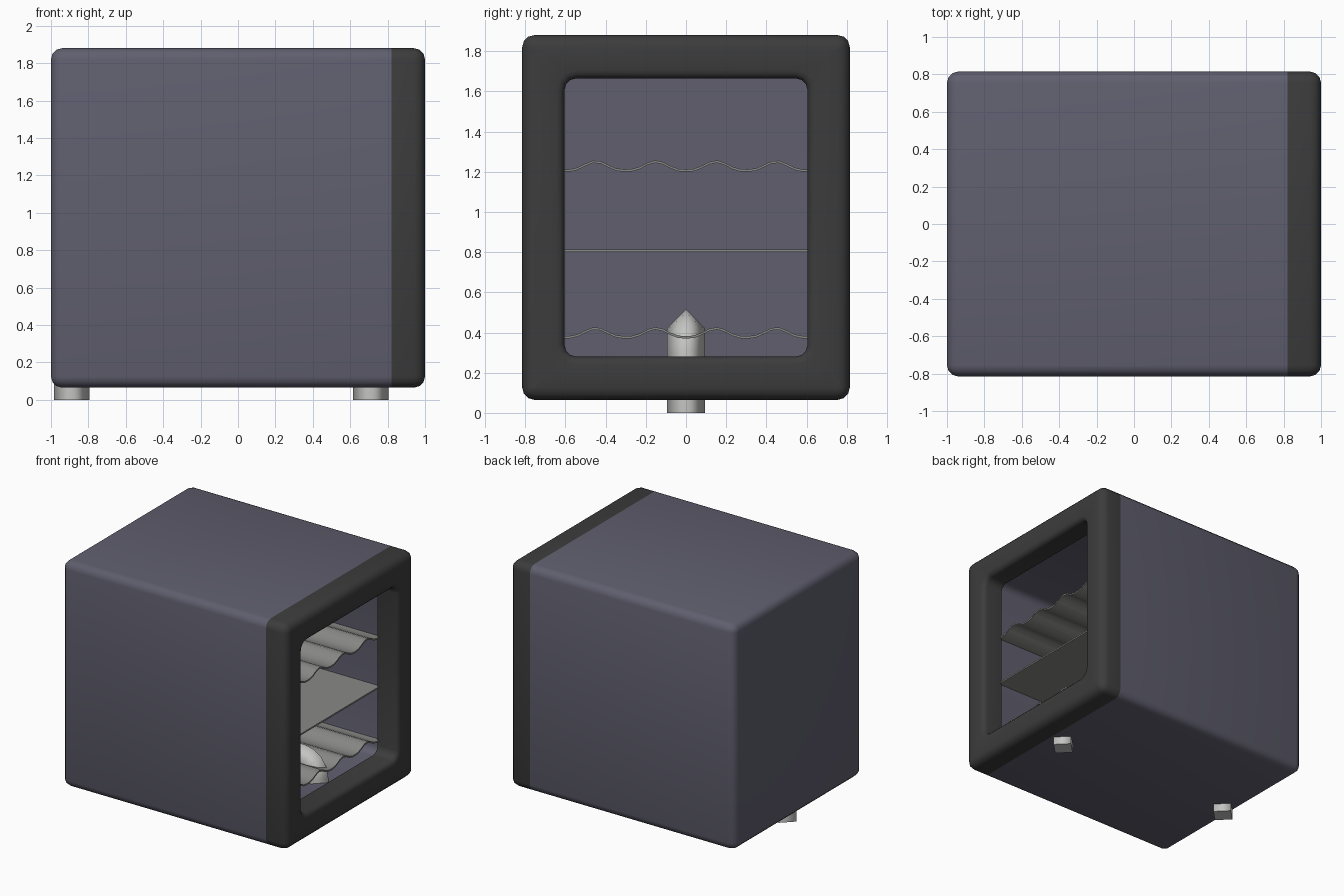
import bpy, bmesh, math
from mathutils import Vector

cube = bpy.data.objects.get("Cube")
if cube:
    bpy.data.objects.remove(cube, do_unlink=True)


def material(name, rgb):
    m = bpy.data.materials.new(name)
    m.use_nodes = True
    m.diffuse_color = (*rgb, 1)
    m.node_tree.nodes["Principled BSDF"].inputs["Base Color"].default_value = (*rgb, 1)
    return m


slate = material("slate body", (0.115, 0.112, 0.155))
charcoal = material("charcoal frame", (0.045, 0.045, 0.045))
grey = material("grey shelf", (0.25, 0.25, 0.24))
steel = material("pale steel", (0.55, 0.55, 0.54))


def finish(name, bm, mats, angle=None):
    bmesh.ops.recalc_face_normals(bm, faces=bm.faces)
    mesh = bpy.data.meshes.new(name)
    bm.to_mesh(mesh)
    bm.free()
    obj = bpy.data.objects.new(name, mesh)
    bpy.context.collection.objects.link(obj)
    for m in mats:
        mesh.materials.append(m)
    if angle:
        bpy.ops.object.select_all(action='DESELECT')
        obj.select_set(True)
        bpy.context.view_layer.objects.active = obj
        bpy.ops.object.shade_smooth_by_angle(angle=math.radians(angle))
    return obj


def loft(bm, rings):
    """Skin a list of closed rings and cap both ends; returns faces per band and caps."""
    loops = [[bm.verts.new(p) for p in ring] for ring in rings]
    bands = []
    for a, b in zip(loops, loops[1:]):
        n = len(a)
        bands.append([bm.faces.new((a[i], a[(i + 1) % n], b[(i + 1) % n], b[i]))
                      for i in range(n)])
    caps = [bm.faces.new(loops[0]), bm.faces.new(loops[-1])]
    return bands, caps


# Cabinet: rounded rectangles lofted along x, folding inward at the door opening
MID, HY, HZ, R, SEG = 0.9725, 0.815, 0.9075, 0.06, 3
SEAM = 0.82


def rounded_ring(x, hy, hz, r):
    pts = []
    for k, (sy, sz) in enumerate(((1, 1), (-1, 1), (-1, -1), (1, -1))):
        for i in range(SEG + 1):
            a = math.pi / 2 * (k + i / SEG)
            pts.append((x, sy * (hy - r) + r * math.cos(a),
                        MID + sz * (hz - r) + r * math.sin(a)))
    return pts


def outer_ring(x, inset):
    return rounded_ring(x, HY - inset, HZ - inset, max(R - inset, 0.003))


quarter = [math.pi / 2 * i / SEG for i in range(SEG + 1)]
rings = [outer_ring(-1 + R * (1 - math.sin(a)), R * (1 - math.cos(a))) for a in reversed(quarter)]
rings = [outer_ring(-1 + R * (1 - math.sin(a)), R * (1 - math.cos(a))) for a in reversed(quarter)]
rings.append(outer_ring(SEAM, 0))
frame_start = len(rings) - 1
rings += [outer_ring(1 - R * (1 - math.sin(a)), R * (1 - math.cos(a))) for a in quarter]
LIP, OY, OZ = 0.04, 0.605, 0.6925
for a in quarter:
    grow = LIP * (1 - math.sin(a))
    rings.append(rounded_ring(1 - LIP * (1 - math.cos(a)), OY + grow, OZ + grow, R + grow))
rings.append(rounded_ring(SEAM, OY, OZ, R))
frame_end = len(rings) - 1
rings += [rounded_ring(x, OY + 0.015, OZ + 0.015, R) for x in (SEAM, -0.95)]

bm = bmesh.new()
bands, caps = loft(bm, rings)
for band in bands[frame_start:frame_end]:
    for f in band:
        f.material_index = 1
finish("cabinet", bm, [slate, charcoal], 50)


# Shelves: thin sheets, two of them rippled across the width
def shelf(name, z, ripple):
    n = 32 if ripple else 1
    half, thick = 0.62, 0.012
    ys = [-half + 2 * half * i / n for i in range(n + 1)]
    tops = [z + ripple * (0.5 - 0.5 * math.cos(2 * math.pi * y / 0.3)) ** 1.5 for y in ys]
    section = list(zip(ys, tops)) + [(y, t - thick) for y, t in reversed(list(zip(ys, tops)))]
    bm = bmesh.new()
    loft(bm, [[(x, y, h) for y, h in section] for x in (-0.95, 0.83)])
    finish(name, bm, [grey], 40)


shelf("lower_shelf", 0.382, 0.045)
shelf("middle_shelf", 0.812, 0)
shelf("upper_shelf", 1.212, 0.045)

# Pipe: four-sided tube whose two ends poke through the floor as feet
X0, X1, TOP, BEND, RAD = -0.89, 0.71, 0.42, 0.12, 0.095
path = [(X1, 0, 0)]           # x, z, heading angle
for cx, start in ((X1 - BEND, 0), (X0 + BEND, math.pi / 2)):
    for i in range(5):
        a = start + math.pi / 2 * i / 4
        path.append((cx + BEND * math.cos(a), TOP - BEND + BEND * math.sin(a), a))
path.append((X0, 0, math.pi))

rings = []
for x, z, a in path:
    c, out, side = Vector((x, 0, z)), Vector((math.cos(a), 0, math.sin(a))), Vector((0, 1, 0))
    rings.append([c + RAD * v for v in (out, side, -out, -side)])
bm = bmesh.new()
bands, caps = loft(bm, rings)
for band in bands:
    for f in band:
        f.smooth = True
finish("pipe_feet", bm, [steel])
